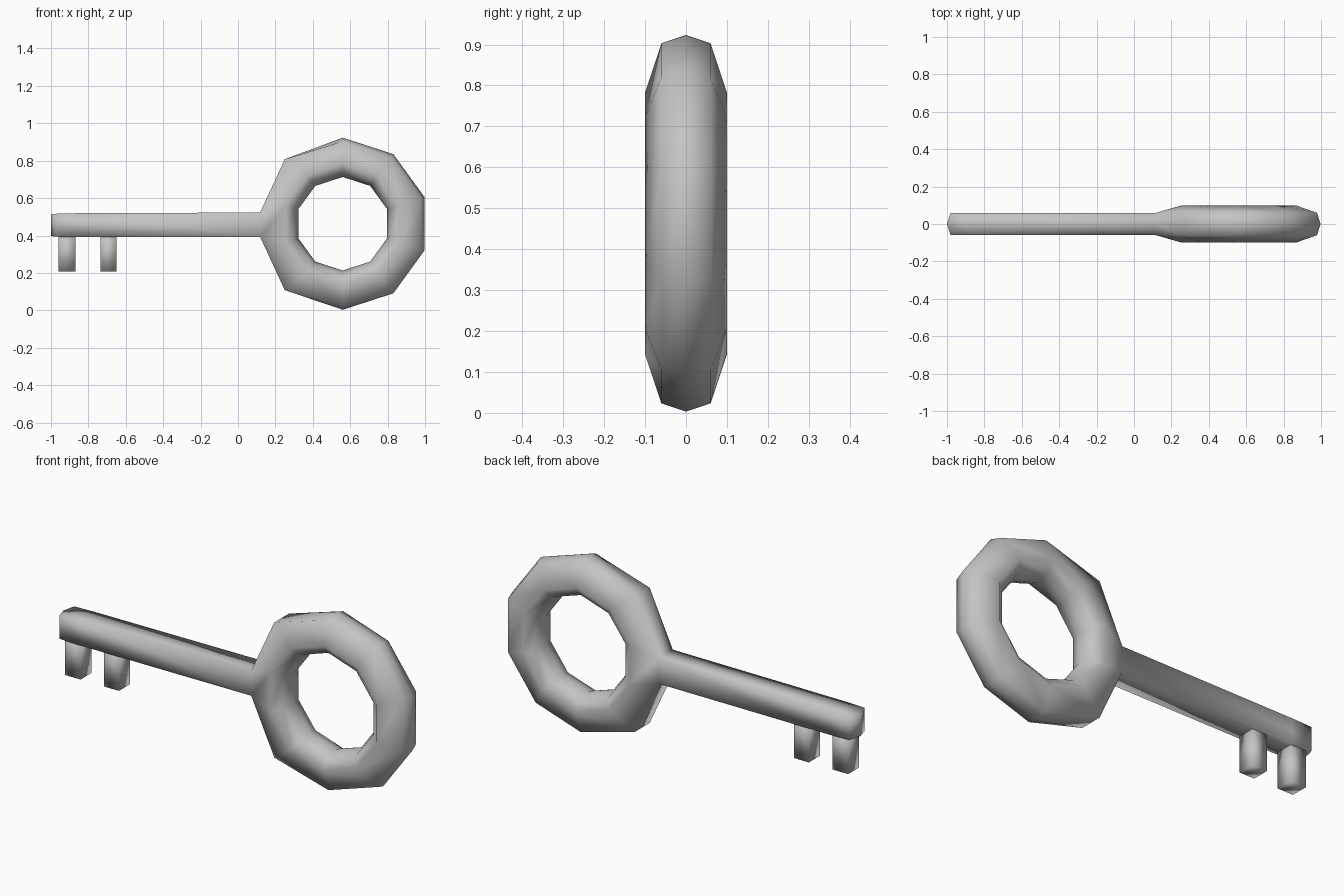
import bpy, bmesh
from math import cos, sin, radians

cube = bpy.data.objects.get("Cube")
if cube:
    bpy.data.objects.remove(cube, do_unlink=True)

metal = bpy.data.materials.new("grey metal")
metal.use_nodes = True
colour = (0.55, 0.55, 0.55, 1)
metal.diffuse_color = colour
metal.node_tree.nodes["Principled BSDF"].inputs["Base Color"].default_value = colour


def finish(name, bm):
    bmesh.ops.recalc_face_normals(bm, faces=bm.faces)
    mesh = bpy.data.meshes.new(name)
    bm.to_mesh(mesh)
    bm.free()
    mesh.materials.append(metal)
    mesh.shade_smooth()
    bpy.context.collection.objects.link(bpy.data.objects.new(name, mesh))


# Ring handle: an eight-point section (radius, depth) swept round ten sides
CX, CZ, SIDES = 0.56, 0.463, 10
section = [(0.44, -0.06), (0.46, 0), (0.44, 0.06), (0.32, 0.10),
           (0.27, 0.06), (0.25, 0), (0.27, -0.06), (0.32, -0.10)]
bm = bmesh.new()
loops = []
for k in range(SIDES):
    a = radians(90 + 36 * k)
    loops.append([bm.verts.new((CX + r * cos(a), y, CZ + r * sin(a))) for r, y in section])

# Pull the outer left corners towards the shaft
for k, x, dz in ((1, 0.25, 0.35), (2, 0.118, 0.065)):
    for loop, sign in ((loops[k], 1), (loops[5 - k], -1)):
        for v in loop[:3]:
            v.co.x, v.co.z = x, CZ - 0.005 + sign * dz

root = []
n = len(section)
for k in range(SIDES):
    a, b = loops[k], loops[(k + 1) % SIDES]
    for j in range(n):
        i = (j + 1) % n
        face = bm.faces.new((a[j], a[i], b[i], b[j]))
        if k == 2 and j < 2:
            root.append(face)

# Shaft: extruded from the ring's left side, with a shallow pointed end
for x_mid, x_side, half in ((-0.87, -0.87, 0.064), (-1.0, -0.98, 0.057)):
    out = bmesh.ops.extrude_face_region(bm, geom=root)["geom"]
    bmesh.ops.delete(bm, geom=root, context='FACES')
    root = [g for g in out if isinstance(g, bmesh.types.BMFace)]
    for v in (g for g in out if isinstance(g, bmesh.types.BMVert)):
        middle = abs(v.co.y) < 0.01
        v.co.x = x_mid if middle else x_side
        h = half if middle or x_mid > -0.9 else half + 0.004
        v.co.z = 0.455 + (h if v.co.z > 0.455 else -h)
finish("ring_and_shaft", bm)

# Teeth under the end of the shaft
for name, x0, x1 in (("end_tooth", -0.96, -0.87), ("inner_tooth", -0.735, -0.65)):
    bm = bmesh.new()
    bmesh.ops.create_cube(bm, size=1)
    for v in bm.verts:
        v.co.x = x0 if v.co.x < 0 else x1
        v.co.y *= 0.09
        v.co.z = 0.207 if v.co.z < 0 else 0.41
    finish(name, bm)
